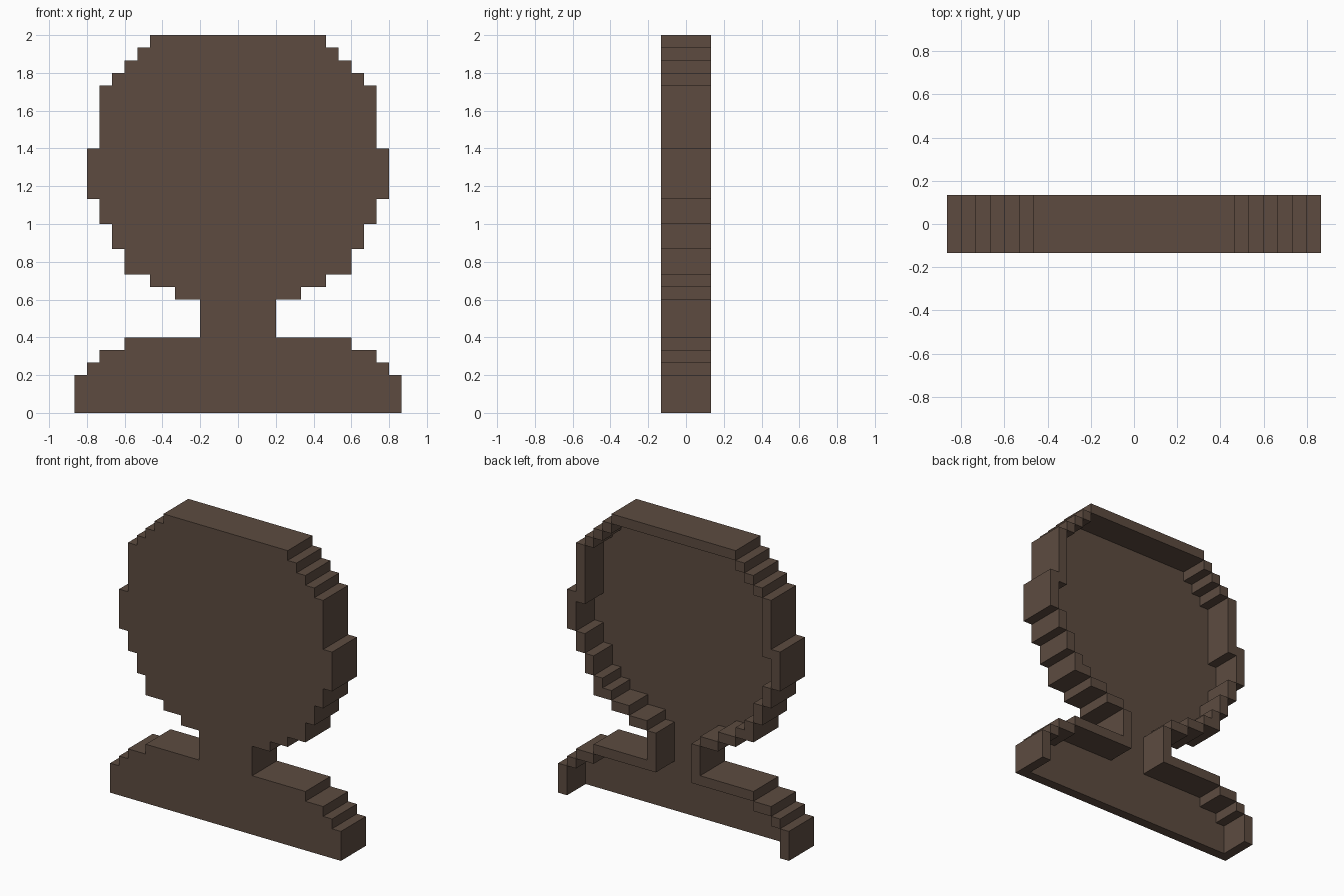
import bpy, bmesh
from mathutils import Vector

cube = bpy.data.objects.get("Cube")
if cube:
    bpy.data.objects.remove(cube, do_unlink=True)

S = 2 / 30            # size of one block
Y_FRONT, Y_STEP, Y_BACK = -2 * S, -S, 2 * S

# Stepped outline from the ground up: (number of rows, half width in blocks)
STEPS = [(3, 13), (1, 12), (1, 11), (1, 9),                       # base
         (3, 3),                                                  # neck
         (1, 5), (1, 7), (2, 9), (2, 10), (2, 11), (4, 12),       # head
         (5, 11), (1, 10), (1, 9), (1, 8), (1, 7)]
half = [w for n, w in STEPS for _ in range(n)]

brown = bpy.data.materials.new("dark_brown")
brown.use_nodes = True
colour = (0.109, 0.071, 0.051, 1)
brown.diffuse_color = colour
bsdf = brown.node_tree.nodes["Principled BSDF"]
bsdf.inputs["Base Color"].default_value = colour
bsdf.inputs["Roughness"].default_value = 0.9


def inside(c, r):
    """True if block column c of row r is filled; the underside stays open."""
    if r < 0:
        return True
    return r < len(half) and -half[r] <= c < half[r]


def make_part(name, cells, y0, y1):
    """Extrude a set of block cells from y0 back to y1 as one mesh."""
    bm = bmesh.new()
    corners = {}

    def vert(c, r):
        if (c, r) not in corners:
            corners[c, r] = bm.verts.new((c * S, y0, r * S))
        return corners[c, r]

    for c, r in cells:
        bm.faces.new([vert(c, r), vert(c + 1, r), vert(c + 1, r + 1), vert(c, r + 1)])
    ext = bmesh.ops.extrude_face_region(bm, geom=bm.faces[:], use_keep_orig=True)
    moved = [g for g in ext["geom"] if isinstance(g, bmesh.types.BMVert)]
    bmesh.ops.translate(bm, verts=moved, vec=Vector((0, y1 - y0, 0)))
    bmesh.ops.recalc_face_normals(bm, faces=bm.faces[:])
    # Merge the block faces into large flat faces
    bmesh.ops.dissolve_limit(bm, angle_limit=0.01, verts=bm.verts[:], edges=bm.edges[:])
    mesh = bpy.data.meshes.new(name)
    bm.to_mesh(mesh)
    bm.free()
    mesh.materials.append(brown)
    obj = bpy.data.objects.new(name, mesh)
    bpy.context.collection.objects.link(obj)
    return obj


cells = [(c, r) for r, w in enumerate(half) for c in range(-w, w)]

# Rim: every block on the outline, plus the shoulder and side corner blocks
rim = {(c, r) for c, r in cells
       if not all(inside(c + dc, r + dr) for dc, dr in ((1, 0), (-1, 0), (0, 1), (0, -1)))}
for c, r in ((2, 5), (10, 20)):
    rim |= {(c, r), (-c - 1, r)}

make_part("front_plate", cells, Y_FRONT, Y_STEP)
make_part("back_rim", sorted(rim), Y_STEP, Y_BACK)
